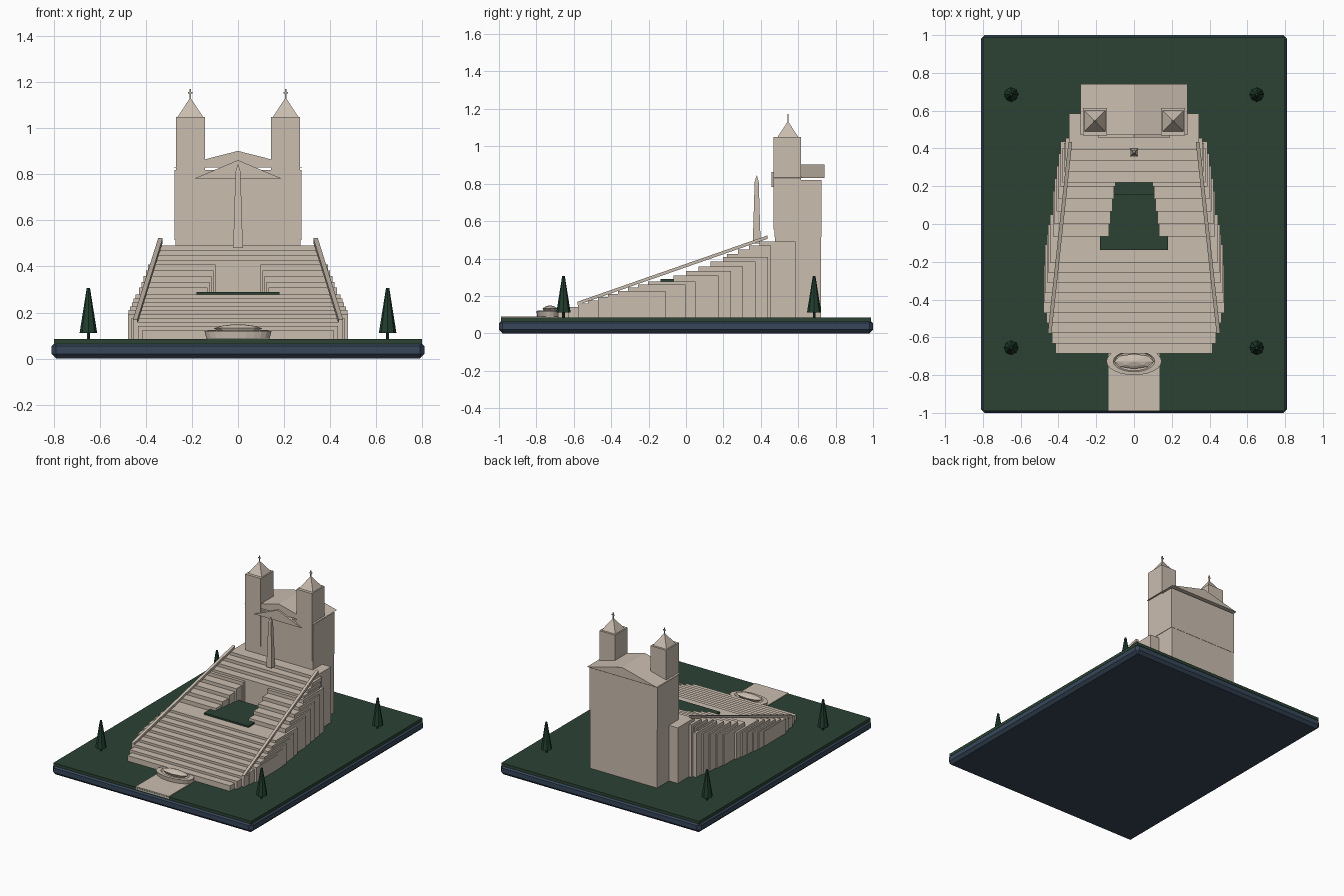
import bpy, bmesh, math
from mathutils import Vector

if "Cube" in bpy.data.objects:
    bpy.data.objects.remove(bpy.data.objects["Cube"])


def material(name, rgb):
    m = bpy.data.materials.new(name)
    m.diffuse_color = (*rgb, 1)
    m.use_nodes = True
    m.node_tree.nodes["Principled BSDF"].inputs["Base Color"].default_value = m.diffuse_color
    return m


STONE = material("warm_stone", (0.59, 0.51, 0.43))
GRASS = material("lawn_green", (0.025, 0.055, 0.034))
LEAF = material("tree_green", (0.015, 0.048, 0.029))
NAVY = material("navy_base", (0.038, 0.062, 0.10))


def finish(name, bm, mat):
    bmesh.ops.recalc_face_normals(bm, faces=bm.faces)
    me = bpy.data.meshes.new(name)
    bm.to_mesh(me)
    bm.free()
    me.materials.append(mat)
    ob = bpy.data.objects.new(name, me)
    bpy.context.collection.objects.link(ob)
    return ob


def box(name, x0, x1, y0, y1, z0, z1, mat=STONE, bevel=0):
    bm = bmesh.new()
    bmesh.ops.create_cube(bm, size=1)
    for v in bm.verts:
        v.co = ((x0 + x1) / 2 + v.co.x * (x1 - x0),
                (y0 + y1) / 2 + v.co.y * (y1 - y0),
                (z0 + z1) / 2 + v.co.z * (z1 - z0))
    ob = finish(name, bm, mat)
    if bevel:
        mod = ob.modifiers.new("bevel", "BEVEL")
        mod.width = bevel
        mod.segments = 1
    return ob


def rings(name, x, y, profile, sides, mat=STONE, turn=0.0, sy=1.0):
    """Stack of regular polygons from (radius, z) pairs, capped at both ends."""
    bm = bmesh.new()
    loops = []
    for r, z in profile:
        loops.append([bm.verts.new((x + r * math.cos(turn + math.tau * k / sides),
                                    y + r * sy * math.sin(turn + math.tau * k / sides), z))
                      for k in range(sides)])
    for a, b in zip(loops, loops[1:]):
        for k in range(sides):
            n = (k + 1) % sides
            bm.faces.new((a[k], a[n], b[n], b[k]))
    bm.faces.new(loops[0])
    bm.faces.new(loops[-1])
    return finish(name, bm, mat)


def gable(name, half, y0, y1, z0, z1):
    bm = bmesh.new()
    f = [bm.verts.new((x, y0, z)) for x, z in ((-half, z0), (half, z0), (0, z1))]
    b = [bm.verts.new((v.co.x, y1, v.co.z)) for v in f]
    bm.faces.new(f)
    bm.faces.new(b)
    for k in range(3):
        n = (k + 1) % 3
        bm.faces.new((f[k], f[n], b[n], b[k]))
    return finish(name, bm, STONE)


def beam(name, a, b, w, h):
    """Sloping rail with an upright rectangular section."""
    bm = bmesh.new()
    ends = [[bm.verts.new(Vector(p) + Vector((dx * w, 0, dz * h)))
             for dx, dz in ((-.5, -.5), (.5, -.5), (.5, .5), (-.5, .5))] for p in (a, b)]
    for k in range(4):
        n = (k + 1) % 4
        bm.faces.new((ends[0][k], ends[0][n], ends[1][n], ends[1][k]))
    bm.faces.new(ends[0])
    bm.faces.new(ends[1])
    return finish(name, bm, STONE)


G = 0.085  # ground level
Q = math.pi / 4

# base, lawn and path
box("base", -.81, .81, -1, 1, 0, .074, NAVY, .02)
box("lawn", -.80, .80, -.99, .99, .06, G, GRASS)
box("path", -.135, .135, -.99, -.65, .07, .09)

# lower flight, bulging in plan
lower = (.415, .435, .455, .462, .478, .475, .47, .46, .455, .445)
for i, w in enumerate(lower):
    y = -.685 + .0535 * i
    box(f"lower_step_{i}", -w, w, y, y + .255, G - .01, .125 + .017 * i)

# planter terrace between the split flights
box("planter", -.18, .18, -.137, .16, G - .01, .29, GRASS)

# split middle flight
for i in range(5):
    y = -.066 + .066 * i
    inner, outer = .133 - .009 * i, .43 - .01 * i
    for s, side in ((-1, "left"), (1, "right")):
        xs = sorted((s * inner, s * outer))
        box(f"middle_step_{side}_{i}", *xs, y, y + .24, G - .01, .308 + .025 * i)

# upper flight and top terrace
for i, (w, back) in enumerate(((.378, .40), (.37, .43), (.362, .455), (.343, .585))):
    y = .22 + .058 * i
    box(f"upper_step_{i}", -w, w, y, back, G - .01, .425 + .022 * i)

# obelisk
r2 = math.sqrt(2)
rings("obelisk", 0, .378, [(.021 * r2, .48), (.011 * r2, .81), (.001, .845)], 4, turn=Q)

# church body
box("church_lower", -.272, .272, .475, .722, G - .01, .515)
box("church_upper", -.275, .275, .473, .724, .515, .82)
gable("church_roof", .282, .471, .741, .83, .902)
gable("front_pediment", .19, .458, .48, .782, .862)

for s, side in ((-1, "left"), (1, "right")):
    x, y = s * .207, .545
    # bell tower with pointed cap and cross
    box(f"tower_{side}", x - .063, x + .063, y - .077, y + .07, .555, 1.05)
    rings(f"tower_cap_{side}", x, y, [(.055 * r2, 1.05), (.004, 1.13)], 4, turn=Q)
    box(f"cross_post_{side}", x - .003, x + .003, y - .003, y + .003, 1.12, 1.172)
    box(f"cross_arm_{side}", x - .01, x + .01, y - .003, y + .003, 1.152, 1.159)
    # stair rail
    beam(f"rail_{side}", (s * .447, -.58, .16), (s * .337, .435, .514), .02, .018)
    # corner trees
    for ty, place in ((-.655, "front"), (.685, "back")):
        rings(f"trunk_{place}_{side}", s * .65, ty, [(.007, .08), (.007, .12)], 8, LEAF)
        rings(f"tree_{place}_{side}", s * .65, ty, [(.038, .112), (.007, .307)], 8, LEAF)

# boat-shaped fountain: oval basin with a hollow rim and low hull
rings("fountain_basin", 0, -.727,
      [(.135, .08), (.146, .12), (.11, .122), (.10, .112)], 24, sy=.5)
rings("fountain_boat", 0, -.727,
      [(.06, .10), (.105, .132), (.07, .142), (.01, .15)], 8, sy=.38)
